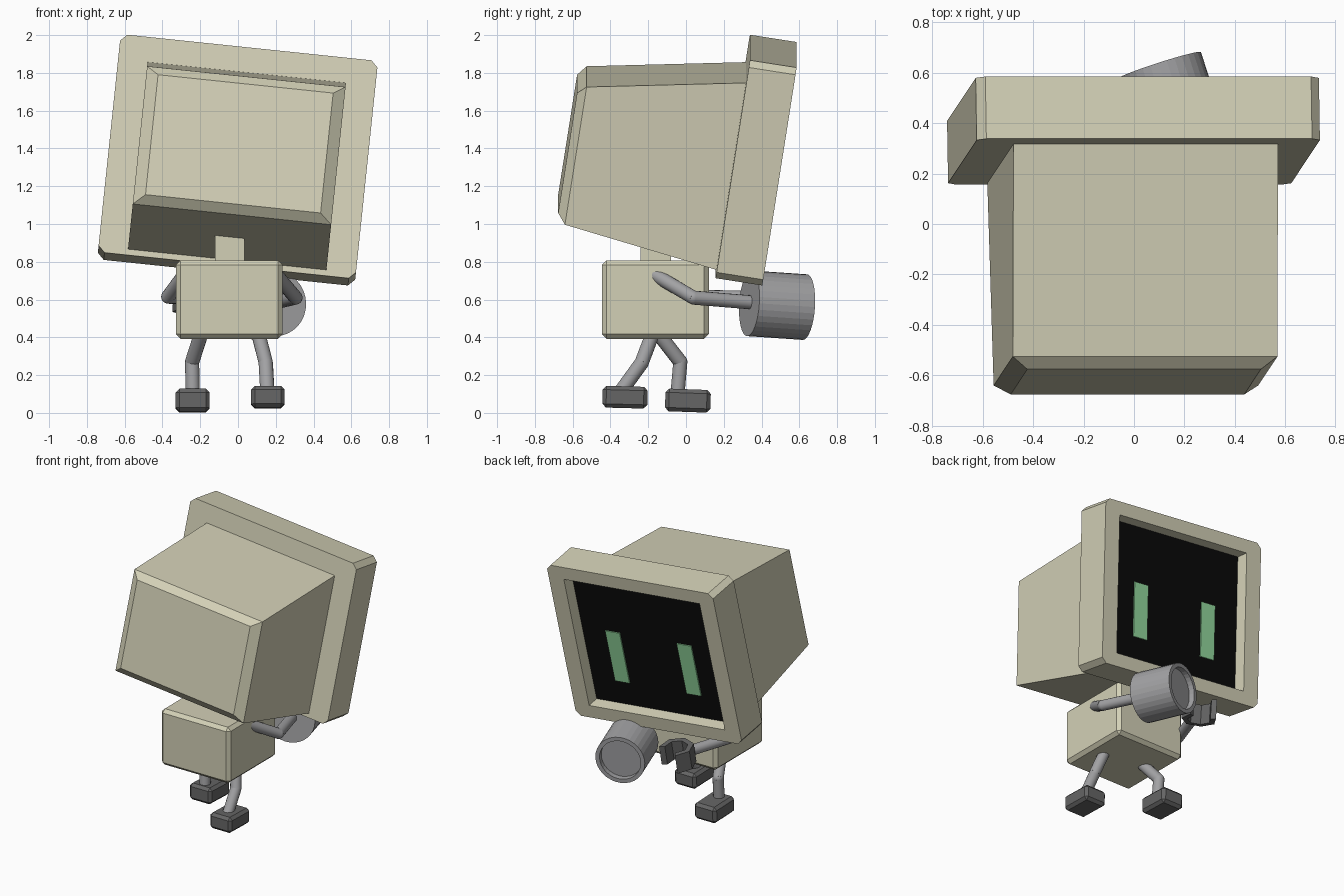
import bpy, bmesh, math
from mathutils import Vector, Matrix

if "Cube" in bpy.data.objects:
    bpy.data.objects.remove(bpy.data.objects["Cube"])


def material(name, rgb):
    m = bpy.data.materials.new(name)
    m.diffuse_color = (*rgb, 1)
    m.use_nodes = True
    m.node_tree.nodes["Principled BSDF"].inputs["Base Color"].default_value = m.diffuse_color
    return m


CREAM = material("cream plastic", (0.65, 0.63, 0.47))
BLACK = material("screen black", (0.003, 0.003, 0.003))
GREEN = material("eye green", (0.29, 0.68, 0.34))
GREY = material("limb grey", (0.36, 0.36, 0.37))
DARK = material("dark grey", (0.13, 0.13, 0.13))

# Tilted head axes: right, forward (towards the screen) and up
R = Vector((0.994, 0, -0.104)).normalized()
U = Vector((0.103, 0.155, 0.983))
U = (U - R * U.dot(R)).normalized()
F = U.cross(R)
HEAD = Matrix.Translation((0, 0.2475, 1.3575)) @ Matrix((R, F, U)).transposed().to_4x4()


def finish(bm, name, mats, matrix=None, smooth=False):
    bmesh.ops.recalc_face_normals(bm, faces=bm.faces)
    me = bpy.data.meshes.new(name)
    bm.to_mesh(me)
    bm.free()
    ob = bpy.data.objects.new(name, me)
    bpy.context.collection.objects.link(ob)
    for m in mats:
        me.materials.append(m)
    if matrix is not None:
        ob.matrix_world = matrix
    if smooth:
        bpy.ops.object.select_all(action='DESELECT')
        ob.select_set(True)
        bpy.context.view_layer.objects.active = ob
        bpy.ops.object.shade_smooth_by_angle(angle=math.radians(35))
    return ob


def rect(y, hw, z0, z1):
    return [(-hw, y, z0), (hw, y, z0), (hw, y, z1), (-hw, y, z1)]


def circle(z, r, n):
    return [(r * math.cos(i * math.tau / n), r * math.sin(i * math.tau / n), z) for i in range(n)]


def loft(rings):
    """Skin a list of equal-length rings and cap both ends."""
    bm = bmesh.new()
    vs = [[bm.verts.new(p) for p in ring] for ring in rings]
    n = len(rings[0])
    for a, b in zip(vs, vs[1:]):
        for i in range(n):
            bm.faces.new((a[i], a[(i + 1) % n], b[(i + 1) % n], b[i]))
    bm.faces.new(vs[0])
    cap = bm.faces.new(vs[-1])
    return bm, vs, cap


def box(name, centre, size, mat, bevel=0.0, rot=None):
    bm = bmesh.new()
    bmesh.ops.create_cube(bm, size=1, matrix=Matrix.Diagonal((*size, 1)))
    if bevel:
        bmesh.ops.bevel(bm, geom=bm.edges[:], offset=bevel, segments=1, affect='EDGES')
    m = Matrix.Translation(centre)
    return finish(bm, name, [mat], m @ rot if rot else m)


def along(a, b):
    """Matrix with origin at a and local z pointing to b."""
    a, b = Vector(a), Vector(b)
    return Matrix.Translation(a) @ (b - a).to_track_quat('Z', 'Y').to_matrix().to_4x4()


def limb(name, points, r):
    """Round tubes between the points with rounded joints."""
    bm = bmesh.new()
    for a, b in zip(points, points[1:]):
        length = (Vector(b) - Vector(a)).length
        bmesh.ops.create_cone(bm, cap_ends=True, segments=16, radius1=r, radius2=r, depth=length,
                              matrix=along(a, b) @ Matrix.Translation((0, 0, length / 2)))
    for p in points[1:-1]:
        bmesh.ops.create_uvsphere(bm, u_segments=16, v_segments=8, radius=r,
                                  matrix=Matrix.Translation(p))
    return finish(bm, name, [GREY], smooth=True)


# Monitor frame with chamfered corners and a recessed screen
W, H, D = 0.685, 0.587, 0.25
bm, vs, cap = loft([rect(0, W, -H, H), rect(D, W, -H, H),
                    rect(D, W - 0.125, -H + 0.095, H - 0.095),
                    rect(D - 0.08, W - 0.135, -H + 0.105, H - 0.105)])
cap.material_index = 1
corners = [bm.edges.get((vs[0][i], vs[1][i])) for i in range(4)]
bmesh.ops.bevel(bm, geom=corners, offset=0.035, segments=1, affect='EDGES')
finish(bm, "monitor_frame", [CREAM, BLACK], HEAD)

# Tapered casing behind the screen
bm, vs, cap = loft([rect(0.02, 0.528, -0.558, 0.456), rect(-0.83, 0.528, -0.442, 0.30),
                    rect(-0.874, 0.466, -0.392, 0.254)])
finish(bm, "monitor_casing", [CREAM], HEAD)

# Eyes
for side, x in (("left", -0.295), ("right", 0.295)):
    box(side + "_eye", HEAD @ Vector((x, D - 0.076, -0.11)), (0.12, 0.009, 0.39), GREEN,
        rot=HEAD.to_3x3().to_4x4())

# Body and neck
box("body", (-0.047, -0.162, 0.60), (0.565, 0.565, 0.415), CREAM, 0.024)
box("neck", (-0.043, -0.16, 0.91), (0.155, 0.16, 0.26), CREAM)

# Legs and feet
limb("left_leg", [(-0.185, -0.17, 0.45), (-0.243, -0.03, 0.27), (-0.24, -0.045, 0.10)], 0.038)
limb("right_leg", [(0.10, -0.165, 0.45), (0.147, -0.235, 0.265), (0.155, -0.34, 0.12)], 0.038)
box("left_foot", (-0.24, 0.01, 0.065), (0.18, 0.24, 0.12), DARK, 0.02,
    Matrix.Rotation(math.radians(-2), 4, 'X'))
box("right_foot", (0.158, -0.323, 0.083), (0.178, 0.238, 0.115), DARK, 0.02,
    Matrix.Rotation(math.radians(-1.5), 4, 'X'))

# Arms
limb("right_arm", [(0.19, -0.19, 0.745), (0.305, 0.04, 0.61), (0.20, 0.345, 0.585)], 0.037)
limb("left_arm", [(-0.27, -0.17, 0.75), (-0.37, 0.02, 0.615), (-0.255, 0.34, 0.61)], 0.037)

# Drum-shaped right hand with a hollow end
bm, vs, cap = loft([circle(0, 0.174, 32), circle(0.31, 0.174, 32),
                    circle(0.31, 0.145, 32), circle(0.27, 0.145, 32)])
finish(bm, "right_hand_drum", [GREY], along((0.195, 0.335, 0.58), (0.10, 0.63, 0.56)))

# C-shaped left hand, open along the forearm
bm = bmesh.new()
angles = [math.radians(50 + 52 * i) for i in range(6)]
prof = [(0.12 * math.cos(a), 0.12 * math.sin(a)) for a in angles]
prof += [(0.08 * math.cos(a), 0.08 * math.sin(a)) for a in reversed(angles)]
n = len(prof)
low, top = ([bm.verts.new((x, y, z)) for x, y in prof] for z in (-0.07, 0.07))
for i in range(n):
    bm.faces.new((low[i], low[(i + 1) % n], top[(i + 1) % n], top[i]))
for i in range(n // 2 - 1):
    for ring in (low, top):
        bm.faces.new((ring[i], ring[i + 1], ring[n - 2 - i], ring[n - 1 - i]))
aim = Vector((0.33, 0.93, -0.16)).normalized()
across = Vector((0, 0, 1)).cross(aim).normalized()
turn = Matrix((aim, across, aim.cross(across))).transposed().to_4x4()
finish(bm, "left_hand_clamp", [DARK], Matrix.Translation((-0.225, 0.42, 0.60)) @ turn)
